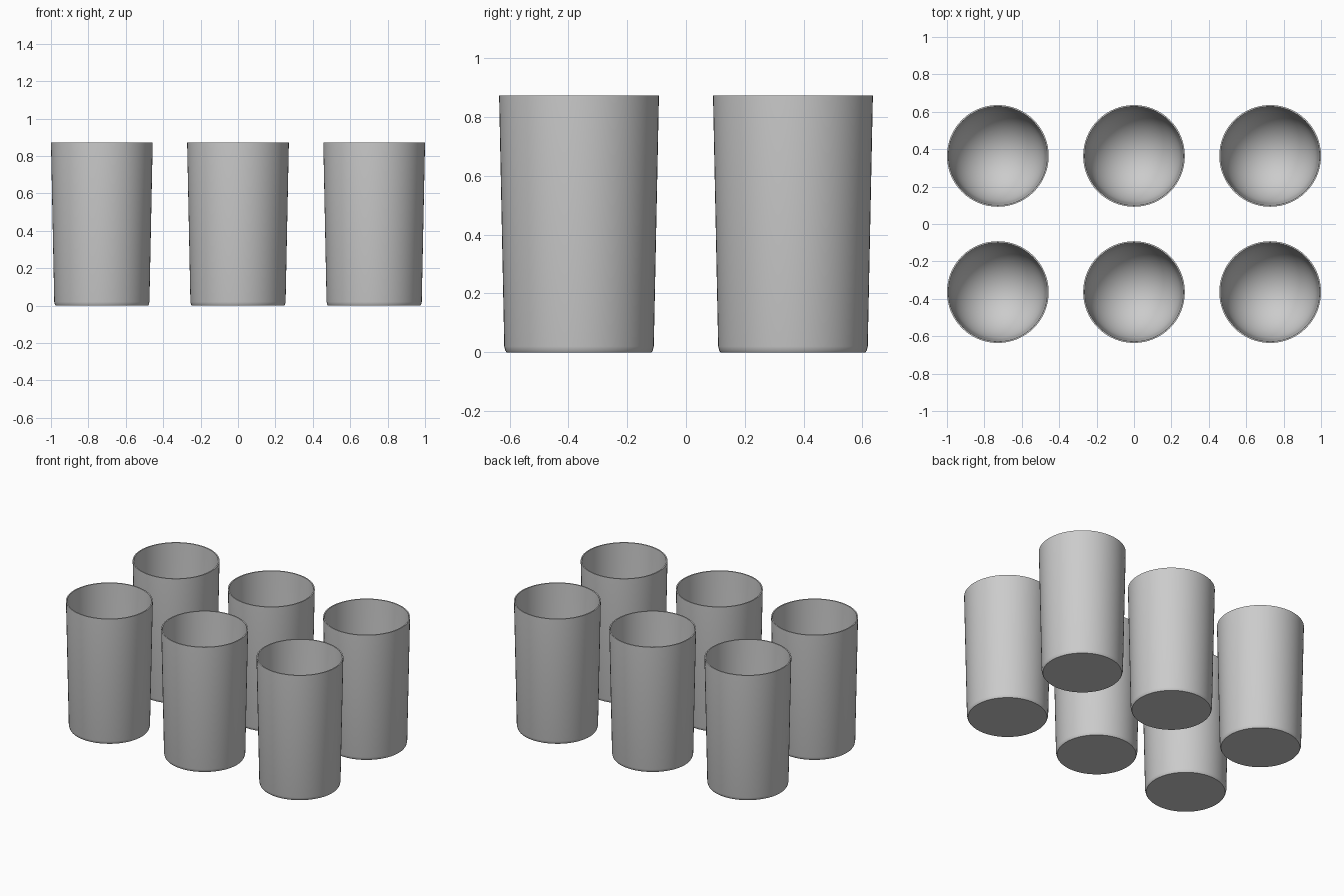
import bpy, bmesh, math

if "Cube" in bpy.data.objects:
    bpy.data.objects.remove(bpy.data.objects["Cube"])

SIDES = 64

# Tumbler profile (radius, height): base, small bevel, tapered wall, thin rim
outer = [(0.0, 0.0), (0.247, 0.0), (0.251, 0.006), (0.2545, 0.02), (0.272, 0.873)]
inner_rim = [(0.264, 0.873)]

# Rounded bowl at the bottom of the inside
BOWL_R, BOWL_D, FLOOR = 0.252, 0.28, 0.025
bowl = []
for i in range(15):
    a = math.pi / 2 * i / 14
    bowl.append((BOWL_R * math.cos(a), FLOOR + BOWL_D * (1 - math.sin(a))))
profile = outer + inner_rim + bowl
profile[-1] = (0.0, FLOOR)


def make_tumbler_mesh():
    bm = bmesh.new()
    verts = [bm.verts.new((r, 0, z)) for r, z in profile]
    edges = [bm.edges.new(pair) for pair in zip(verts, verts[1:])]
    bmesh.ops.spin(bm, geom=verts + edges, axis=(0, 0, 1), cent=(0, 0, 0),
                   angle=math.tau, steps=SIDES, use_duplicate=False)
    bmesh.ops.remove_doubles(bm, verts=bm.verts, dist=1e-5)
    bmesh.ops.recalc_face_normals(bm, faces=bm.faces)
    mesh = bpy.data.meshes.new("tumbler")
    bm.to_mesh(mesh)
    bm.free()
    return mesh


# Two rows of three tumblers
mesh = make_tumbler_mesh()
for row, y in (("front", -0.364), ("back", 0.364)):
    for side, x in (("left", -0.728), ("middle", 0.0), ("right", 0.728)):
        cup = bpy.data.objects.new(f"tumbler_{row}_{side}", mesh.copy())
        bpy.context.collection.objects.link(cup)
        cup.location = (x, y, 0)
        bpy.ops.object.select_all(action='DESELECT')
        cup.select_set(True)
        bpy.context.view_layer.objects.active = cup
        bpy.ops.object.shade_smooth_by_angle(angle=math.radians(50))
